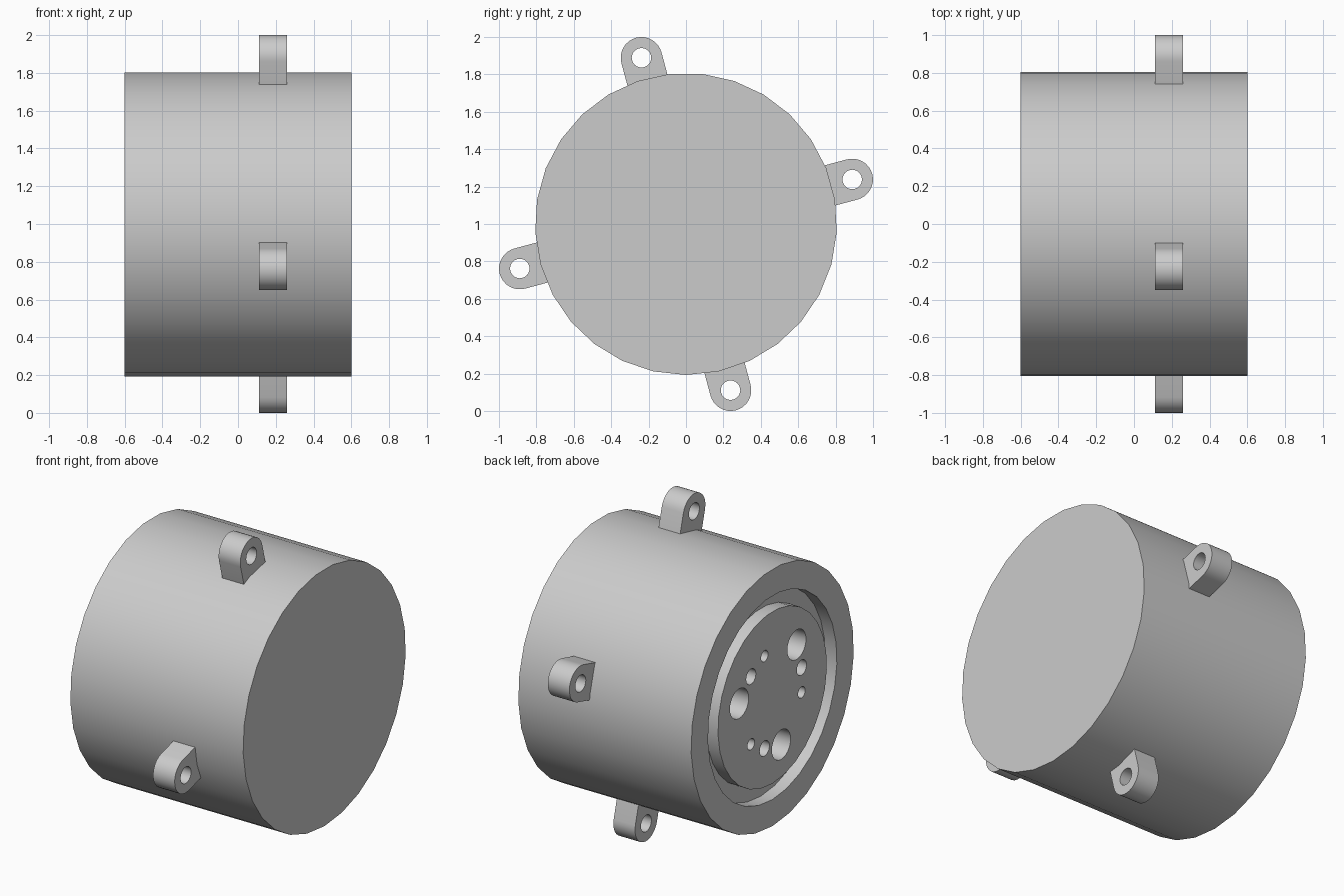
import bpy, bmesh
from math import sin, cos, radians, pi, tau

cube = bpy.data.objects.get("Cube")
if cube:
    bpy.data.objects.remove(cube, do_unlink=True)

grey = bpy.data.materials.new("plain_grey")
grey.use_nodes = True
colour = (0.6, 0.6, 0.6, 1)
grey.diffuse_color = colour
grey.node_tree.nodes["Principled BSDF"].inputs["Base Color"].default_value = colour

TILT = radians(15)   # lugs and sockets share this starting angle
AXIS_Z = 1.0         # height of the drum's axis


def finish(name, bm):
    bmesh.ops.recalc_face_normals(bm, faces=bm.faces)
    mesh = bpy.data.meshes.new(name)
    bm.to_mesh(mesh)
    bm.free()
    mesh.materials.append(grey)
    obj = bpy.data.objects.new(name, mesh)
    bpy.context.collection.objects.link(obj)
    return obj


def prism(name, outline, x0, x1):
    """Extrude an outline of (y, z) points along x."""
    bm = bmesh.new()
    face = bm.faces.new([bm.verts.new((x0, y, z + AXIS_Z)) for y, z in outline])
    new = bmesh.ops.extrude_face_region(bm, geom=[face])["geom"]
    verts = [v for v in new if isinstance(v, bmesh.types.BMVert)]
    bmesh.ops.translate(bm, verts=verts, vec=(x1 - x0, 0, 0))
    return finish(name, bm)


def lathe(name, profile, sides):
    """Turn a profile of (radius, x) points around the drum's axis."""
    bm = bmesh.new()
    rings = []
    for r, x in profile:
        rings.append([bm.verts.new((x, r * cos(a), AXIS_Z + r * sin(a)))
                      for a in (tau * i / sides - pi / 2 for i in range(sides))])
    for a, b in zip(rings, rings[1:]):
        for i in range(sides):
            j = (i + 1) % sides
            bm.faces.new((a[i], a[j], b[j], b[i]))
    bm.faces.new(rings[0])
    bm.faces.new(rings[-1])
    return finish(name, bm)


def circle(dist, angle, radius, sides=24):
    cy, cz = dist * cos(angle), dist * sin(angle)
    return [(cy + radius * cos(tau * i / sides), cz + radius * sin(tau * i / sides))
            for i in range(sides)]


def select(obj):
    bpy.ops.object.select_all(action='DESELECT')
    obj.select_set(True)
    bpy.context.view_layer.objects.active = obj


def cut(obj, cutters):
    for cutter in cutters:
        mod = obj.modifiers.new("cut", 'BOOLEAN')
        mod.operation = 'DIFFERENCE'
        mod.solver = 'EXACT'
        mod.object = cutter
        select(obj)
        bpy.ops.object.modifier_apply(modifier=mod.name)
        bpy.data.objects.remove(cutter, do_unlink=True)


def smooth(obj):
    select(obj)
    bpy.ops.object.shade_smooth_by_angle(angle=radians(30))


# Drum with a ring groove around a flush plug on its -x end
END, GROOVE = -0.6, -0.52
drum = lathe("drum", [(0.807, 0.6), (0.807, END), (0.64, END), (0.64, GROOVE),
                      (0.54, GROOVE), (0.54, END)], 29)

# Three groups of large, medium and small sockets in the plug
sockets = []
for k in range(3):
    start = TILT + k * tau / 3
    for step, dist, radius in ((0, 0.34, 0.093), (30, 0.3, 0.048), (60, 0.3, 0.035)):
        sockets.append(prism("socket_cutter",
                             circle(dist, start + radians(step), radius),
                             END - 0.1, END + 0.2))
cut(drum, sockets)
smooth(drum)

# Four rounded mounting lugs, each with a through hole
BASE, CENTRE, HALF = 0.79, 0.92, 0.111
for k in range(4):
    angle = TILT + k * tau / 4
    local = [(BASE, -HALF)]
    local += [(CENTRE + HALF * cos(t), HALF * sin(t))
              for t in (pi * i / 16 - pi / 2 for i in range(17))]
    local += [(BASE, HALF)]
    outline = [(u * cos(angle) - v * sin(angle), u * sin(angle) + v * cos(angle))
               for u, v in local]
    lug = prism(f"mounting_lug_{k + 1}", outline, 0.11, 0.26)
    cut(lug, [prism("lug_hole_cutter", circle(CENTRE, angle, 0.052), 0, 0.4)])
    smooth(lug)
